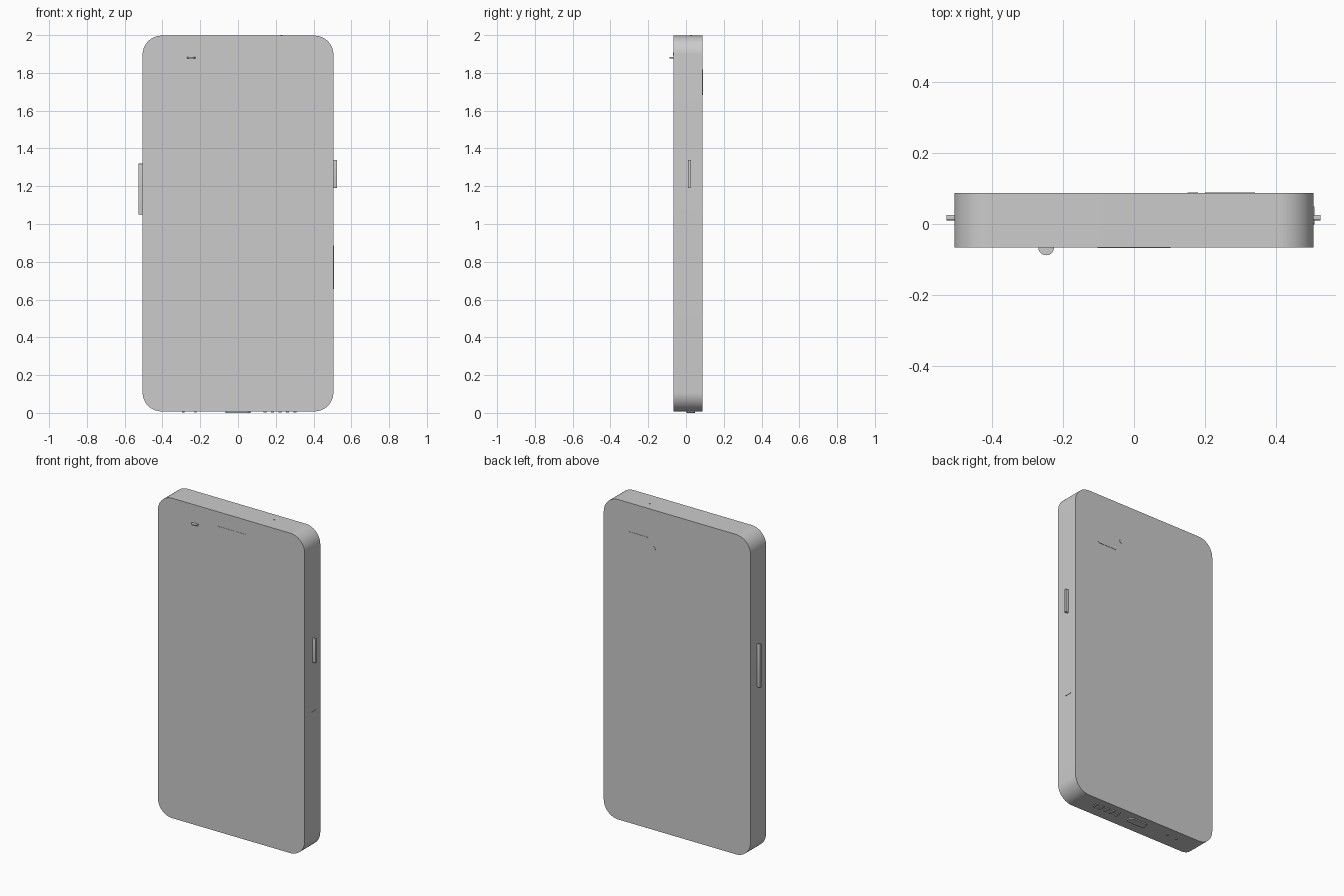
import bpy, bmesh, math
from mathutils import Matrix, Vector

if "Cube" in bpy.data.objects:
    bpy.data.objects.remove(bpy.data.objects["Cube"])

# Slab with a rounded-rectangle outline (w x h), extruded along one axis
def slab(name, center, w, h, depth, r, axis='Y', seg=8):
    bm = bmesh.new()
    verts = []
    for sx, sy, start in ((1, 1, 0), (-1, 1, 90), (-1, -1, 180), (1, -1, 270)):
        for i in range(seg + 1):
            a = math.radians(start + 90 * i / seg)
            verts.append(bm.verts.new((sx * (w / 2 - r) + r * math.cos(a),
                                       sy * (h / 2 - r) + r * math.sin(a), -depth / 2)))
    bmesh.ops.remove_doubles(bm, verts=verts, dist=1e-6)
    face = bm.faces.new(list(bm.verts))
    ext = bmesh.ops.extrude_face_region(bm, geom=[face])
    top = [v for v in ext['geom'] if isinstance(v, bmesh.types.BMVert)]
    bmesh.ops.translate(bm, verts=top, vec=(0, 0, depth))
    bmesh.ops.recalc_face_normals(bm, faces=bm.faces)
    rot = {'Y': Matrix.Rotation(math.pi / 2, 4, 'X'),
           'X': Matrix(((0, 0, 1, 0), (1, 0, 0, 0), (0, 1, 0, 0), (0, 0, 0, 1))),
           'Z': Matrix.Identity(4)}[axis]
    bm.transform(Matrix.Translation(Vector(center)) @ rot)
    me = bpy.data.meshes.new(name)
    bm.to_mesh(me)
    bm.free()
    ob = bpy.data.objects.new(name, me)
    bpy.context.collection.objects.link(ob)
    bpy.ops.object.select_all(action='DESELECT')
    ob.select_set(True)
    bpy.context.view_layer.objects.active = ob
    bpy.ops.object.shade_smooth_by_angle(angle=math.radians(30))
    return ob

# Round disc, using the slab with full corner radius
def disc(name, center, radius, depth, axis):
    return slab(name, center, 2 * radius, 2 * radius, depth, radius, axis)

FRONT, BACK = -0.066, 0.087
BOTTOM, TOP, SIDE = 0.008, 1.997, 0.505

# Body
slab("body", (0, (FRONT + BACK) / 2, (BOTTOM + TOP) / 2),
     2 * SIDE, TOP - BOTTOM, BACK - FRONT, 0.1, 'Y', 16)

# Side buttons and card tray (outline is y by z)
slab("volume_button", (-SIDE, 0.018, 1.185), 0.015, 0.27, 0.044, 0.004, 'X', 4)
slab("power_button", (SIDE, 0.018, 1.265), 0.015, 0.15, 0.04, 0.004, 'X', 4)
slab("card_tray", (SIDE, 0.024, 0.77), 0.05, 0.23, 0.004, 0.006, 'X', 4)

# Front camera and earpiece
disc("front_camera", (-0.247, FRONT, 1.88), 0.022, 0.008, 'Z')
slab("earpiece", (0, FRONT, 1.9), 0.205, 0.015, 0.003, 0.004, 'Y', 4)

# Rear camera and flash
slab("rear_camera", (0.27, BACK, 1.75), 0.14, 0.135, 0.004, 0.008, 'Y', 4)
disc("flash", (0.165, BACK, 1.755), 0.015, 0.004, 'Y')

# Top microphone
disc("top_microphone", (0.23, 0.028, TOP), 0.005, 0.006, 'Z')

# Bottom port, screws and speaker holes
slab("charging_port", (0, 0.026, BOTTOM), 0.13, 0.045, 0.015, 0.02, 'Z')
for i, x in enumerate((-0.29, -0.225)):
    disc(f"bottom_screw_{i + 1}", (x, 0.026, BOTTOM), 0.006, 0.01, 'Z')
for i in range(5):
    slab(f"speaker_hole_{i + 1}", (0.143 + 0.04 * i, 0.026, BOTTOM),
         0.016, 0.045, 0.01, 0.007, 'Z', 6)
